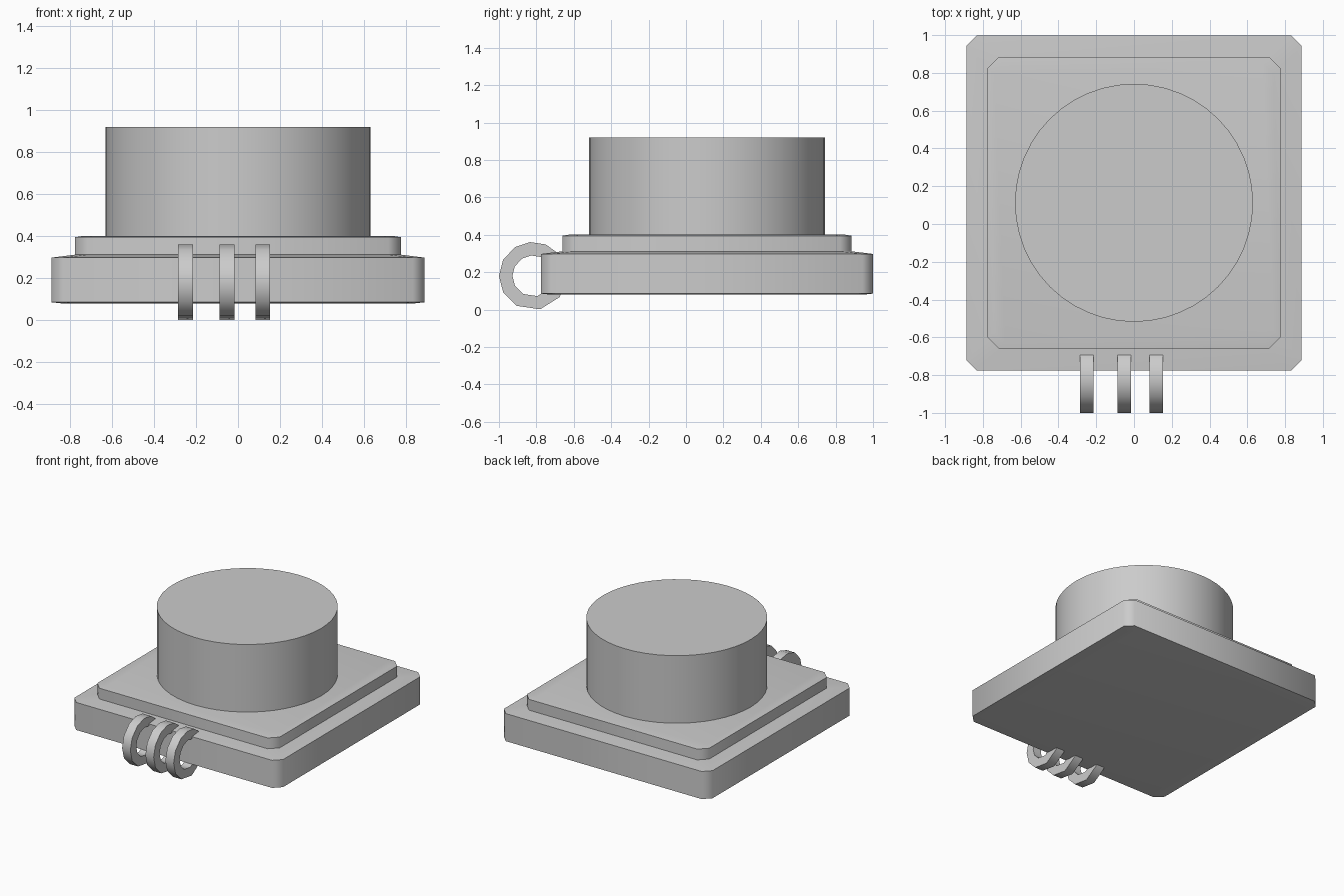
import bpy, bmesh
from math import cos, sin, radians, pi

if "Cube" in bpy.data.objects:
    bpy.data.objects.remove(bpy.data.objects["Cube"])

CY = 0.112  # shared centre of the plates and drum in y


def make_object(name, bm, angle=50):
    bmesh.ops.recalc_face_normals(bm, faces=bm.faces)
    mesh = bpy.data.meshes.new(name)
    bm.to_mesh(mesh)
    bm.free()
    ob = bpy.data.objects.new(name, mesh)
    bpy.context.collection.objects.link(ob)
    bpy.ops.object.select_all(action='DESELECT')
    ob.select_set(True)
    bpy.context.view_layer.objects.active = ob
    bpy.ops.object.shade_smooth_by_angle(angle=radians(angle))
    return ob


def loft(name, rings):
    """Skin a stack of equal-length point loops and cap both ends."""
    bm = bmesh.new()
    loops = [[bm.verts.new(p) for p in r] for r in rings]
    n = len(loops[0])
    for a, b in zip(loops, loops[1:]):
        for i in range(n):
            j = (i + 1) % n
            bm.faces.new((a[i], a[j], b[j], b[i]))
    bm.faces.new(loops[0])
    bm.faces.new(loops[-1])
    return make_object(name, bm)


def octagon(hx, hy, c, z):
    """Rectangle with clipped corners."""
    pts = [(hx, hy - c), (hx - c, hy), (c - hx, hy), (-hx, hy - c),
           (-hx, c - hy), (c - hx, -hy), (hx - c, -hy), (hx, c - hy)]
    return [(x, y + CY, z) for x, y in pts]


# Base slab, with gently sloped top and bottom rims
loft("base_slab", [octagon(0.835, 0.835, 0.05, 0.08),
                   octagon(0.887, 0.887, 0.055, 0.086),
                   octagon(0.887, 0.887, 0.055, 0.298),
                   octagon(0.775, 0.773, 0.06, 0.312)])

# Raised step on the slab
loft("upper_plate", [octagon(0.775, 0.773, 0.06, 0.30),
                     octagon(0.775, 0.773, 0.06, 0.395),
                     octagon(0.74, 0.738, 0.058, 0.401)])

# Round drum on top
N = 48
loft("drum", [[(0.63 * cos(2 * pi * i / N), CY + 0.63 * sin(2 * pi * i / N), z)
               for i in range(N)] for z in (0.39, 0.92)])

# Three flat binding rings sunk into the front edge
ANGLES = [0, 40, 68, 95, 122, 152, 180, 209, 241, 282, 322]


def binding_ring(name, x, width=0.07, outer=0.182, inner=0.11):
    bm = bmesh.new()
    sections = []
    for a in map(radians, ANGLES):
        sections.append([bm.verts.new((x + dx, -0.818 + r * cos(a), 0.18 + r * sin(a)))
                         for dx, r in ((-width / 2, outer), (width / 2, outer),
                                       (width / 2, inner), (-width / 2, inner))])
    for k, a in enumerate(sections):
        b = sections[(k + 1) % len(sections)]
        for i in range(4):
            j = (i + 1) % 4
            bm.faces.new((a[i], a[j], b[j], b[i]))
    make_object(name, bm)


for i, x in enumerate((-0.25, -0.052, 0.118)):
    binding_ring(f"binding_ring_{i + 1}", x)
